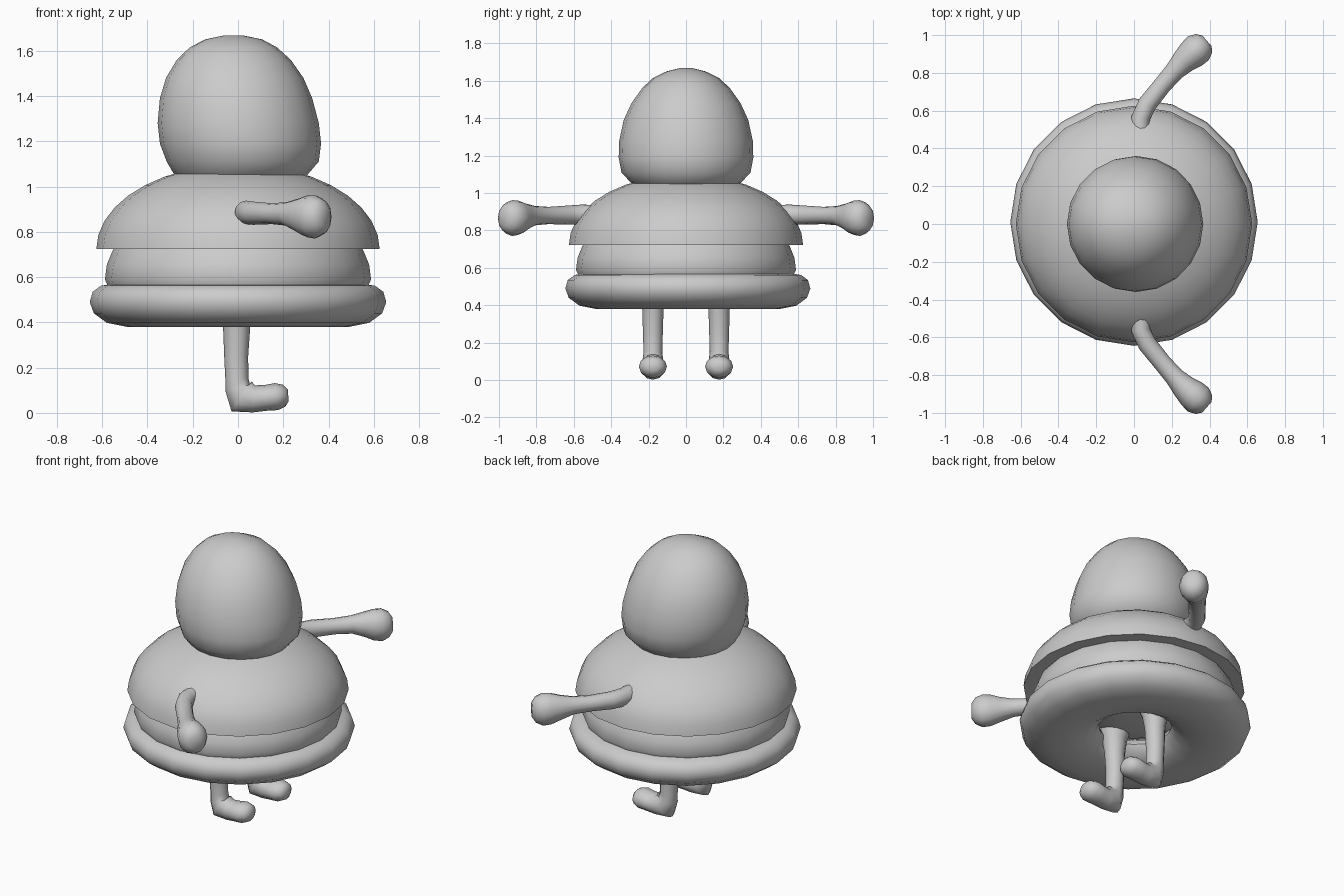
import bpy, bmesh, math
from mathutils import Vector


def finish(name, rings, closed=False):
    """Skin a list of equal-length rings; cap the ends or close the loop."""
    bm = bmesh.new()
    loops = [[bm.verts.new(p) for p in r] for r in rings]
    n = len(loops[0])
    pairs = list(zip(loops, loops[1:]))
    if closed:
        pairs.append((loops[-1], loops[0]))
    for a, b in pairs:
        for i in range(n):
            j = (i + 1) % n
            bm.faces.new((a[i], a[j], b[j], b[i]))
    if not closed:
        bm.faces.new(loops[0][::-1])
        bm.faces.new(loops[-1])
    bmesh.ops.recalc_face_normals(bm, faces=bm.faces)
    me = bpy.data.meshes.new(name)
    bm.to_mesh(me)
    bm.free()
    ob = bpy.data.objects.new(name, me)
    bpy.context.collection.objects.link(ob)
    bpy.ops.object.select_all(action='DESELECT')
    ob.select_set(True)
    bpy.context.view_layer.objects.active = ob
    bpy.ops.object.shade_smooth_by_angle(angle=math.radians(50))
    return ob


def ring(z, rx, ry, cx=0, cy=0, n=20):
    return [(cx + rx * math.cos(2 * math.pi * i / n),
             cy + ry * math.sin(2 * math.pi * i / n), z) for i in range(n)]


def lathe(name, profile, cy=0, closed=False):
    return finish(name, [ring(z, r, r, 0, cy) for r, z in profile], closed)


def dome(radius, base, height, steps=9):
    return [(radius * math.cos(t), base + height * math.sin(t))
            for t in (math.pi / 2 * i / steps * 0.98 for i in range(steps + 1))]


def tube(name, stations, side_axis, n=12):
    """Limb from (centre, radius along side axis, radius across it)."""
    pts = [Vector(s[0]) for s in stations]
    rings = []
    for k, (_, ra, rb) in enumerate(stations):
        t = (pts[min(k + 1, len(pts) - 1)] - pts[max(k - 1, 0)]).normalized()
        a = Vector(side_axis)
        b = t.cross(a).normalized()
        rings.append([pts[k] + a * ra * math.cos(2 * math.pi * i / n)
                      + b * rb * math.sin(2 * math.pi * i / n) for i in range(n)])
    return finish(name, rings)


# Bottom ring with a central hole
lathe("bottom_ring", [
    (0.655, 0.49), (0.642, 0.535), (0.605, 0.562), (0.54, 0.572), (0.40, 0.572),
    (0.28, 0.55), (0.22, 0.51), (0.205, 0.475), (0.225, 0.44), (0.29, 0.40),
    (0.39, 0.38), (0.49, 0.38), (0.58, 0.398), (0.637, 0.44)], 0.01, True)

# Middle layer and overhanging upper dome
lathe("middle_layer", [(0.575, 0.56)] + dome(0.588, 0.59, 0.38))
top = lathe("upper_dome", [(0.53, 0.728)] + dome(0.626, 0.723, 0.375))

# Egg-shaped head leaning back: z, left x, right x, y radius
head = [(0.97, -0.12, 0.12, 0.12), (1.0, -0.22, 0.22, 0.22), (1.05, -0.28, 0.305, 0.29),
        (1.11, -0.315, 0.357, 0.345), (1.19, -0.345, 0.367, 0.36), (1.28, -0.355, 0.357, 0.357),
        (1.39, -0.345, 0.328, 0.333), (1.48, -0.318, 0.289, 0.292),
        (1.56, -0.27, 0.233, 0.235), (1.615, -0.213, 0.172, 0.178),
        (1.65, -0.145, 0.107, 0.105), (1.668, -0.06, 0.02, 0.035)]
finish("head", [ring(z, (b - a) / 2, ry, (a + b) / 2) for z, a, b, ry in head])

# Hip block seen through the hole
finish("hips", [ring(z, r, r) for z, r in ((0.5, 0.1), (0.515, 0.2), (0.55, 0.26), (0.6, 0.26))])

for s, side in ((-1, "right"), (1, "left")):
    # Arm ending in a round hand
    arm = [(0.035, 0.42, 0.885, 0.05, 0.05), (0.035, 0.56, 0.885, 0.053, 0.05),
           (0.07, 0.635, 0.882, 0.051, 0.05), (0.15, 0.735, 0.88, 0.046, 0.048),
           (0.215, 0.81, 0.879, 0.052, 0.052), (0.265, 0.863, 0.873, 0.073, 0.067),
           (0.305, 0.898, 0.868, 0.092, 0.08), (0.34, 0.93, 0.866, 0.096, 0.084),
           (0.37, 0.956, 0.866, 0.077, 0.066), (0.386, 0.97, 0.866, 0.045, 0.038)]
    tube(side + "_arm", [((x, s * y, z), a, b) for x, y, z, a, b in arm], (0, 0, 1))
    # Leg bending into the foot
    leg = [(0, 0.55, 0.10, 0.10), (-0.004, 0.46, 0.07, 0.072), (-0.006, 0.38, 0.057, 0.06),
           (-0.008, 0.25, 0.053, 0.053), (-0.005, 0.15, 0.05, 0.051),
           (-0.001, 0.11, 0.055, 0.056), (0.016, 0.073, 0.062, 0.08),
           (0.07, 0.062, 0.064, 0.06), (0.12, 0.066, 0.071, 0.057),
           (0.17, 0.072, 0.075, 0.06), (0.205, 0.076, 0.058, 0.048),
           (0.222, 0.077, 0.03, 0.026)]
    tube(side + "_leg", [((x, s * 0.177, z), a, b) for x, z, a, b in leg], (0, 1, 0))
